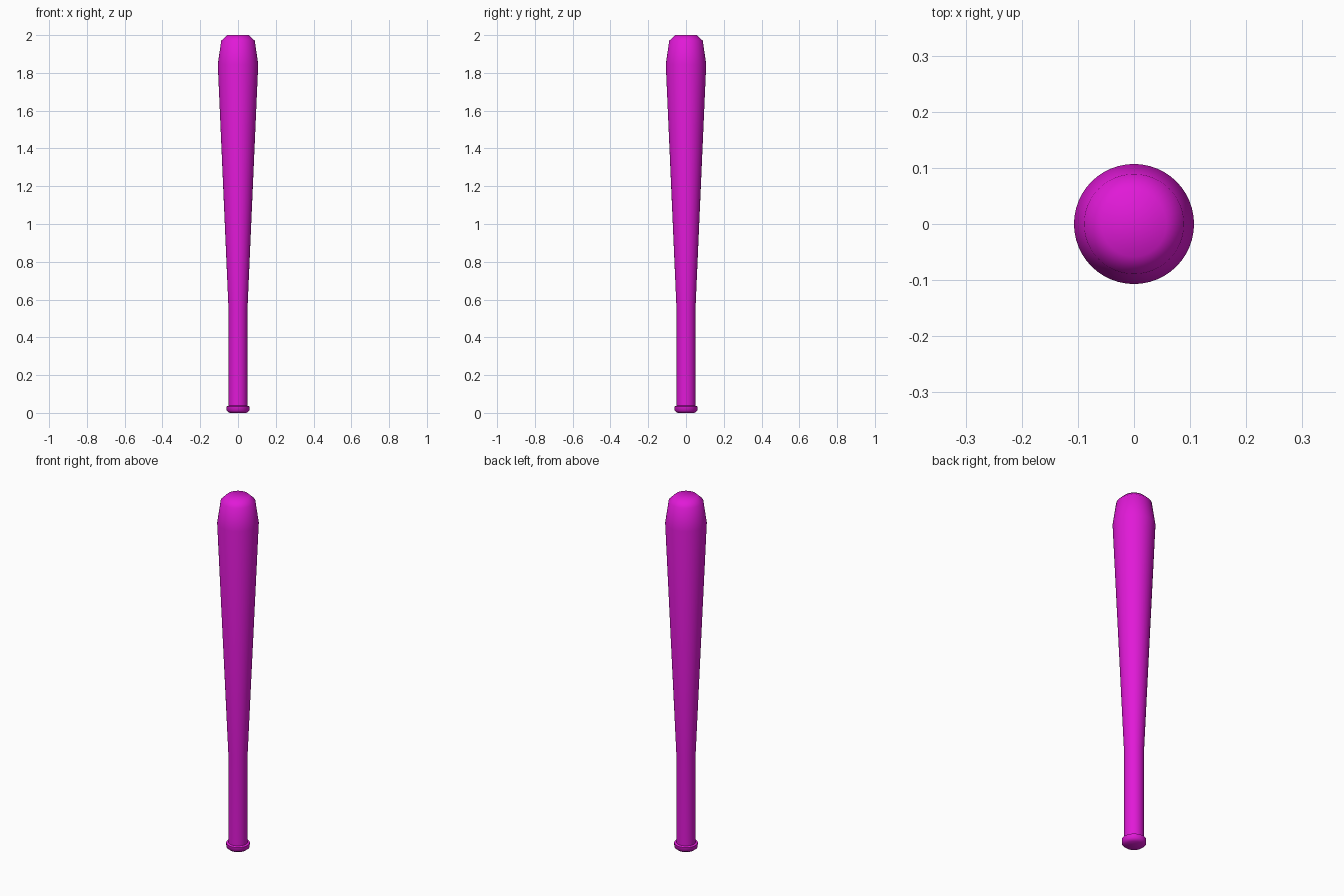
import bpy, bmesh
from math import cos, sin, pi

if "Cube" in bpy.data.objects:
    bpy.data.objects.remove(bpy.data.objects["Cube"])

SIDES = 48


def lathe(name, profile, material):
    """Revolve (radius, height) points around z and cap both ends."""
    bm = bmesh.new()
    rings = [[bm.verts.new((r * cos(2 * pi * i / SIDES), r * sin(2 * pi * i / SIDES), z))
              for i in range(SIDES)] for r, z in profile]
    for low, high in zip(rings, rings[1:]):
        for i in range(SIDES):
            j = (i + 1) % SIDES
            bm.faces.new((low[i], low[j], high[j], high[i]))
    bm.faces.new(rings[0][::-1])
    bm.faces.new(rings[-1])
    for f in bm.faces:
        f.smooth = True
    mesh = bpy.data.meshes.new(name)
    bm.to_mesh(mesh)
    bm.free()
    mesh.materials.append(material)
    obj = bpy.data.objects.new(name, mesh)
    bpy.context.collection.objects.link(obj)
    return obj


magenta = bpy.data.materials.new("magenta")
magenta.diffuse_color = (0.75, 0.01, 0.68, 1)
magenta.use_nodes = True
magenta.node_tree.nodes["Principled BSDF"].inputs["Base Color"].default_value = magenta.diffuse_color

# Whole bat: knob, straight grip, tapered barrel, rounded tip
bat = lathe("bat", [
    (0.045, 0.0), (0.060, 0.012), (0.061, 0.034), (0.050, 0.038),
    (0.050, 0.545), (0.107, 1.845), (0.089, 1.97), (0.058, 2.0),
], magenta)
bpy.context.view_layer.objects.active = bat
bat.select_set(True)
bpy.ops.object.shade_smooth_by_angle(angle=pi / 3)
